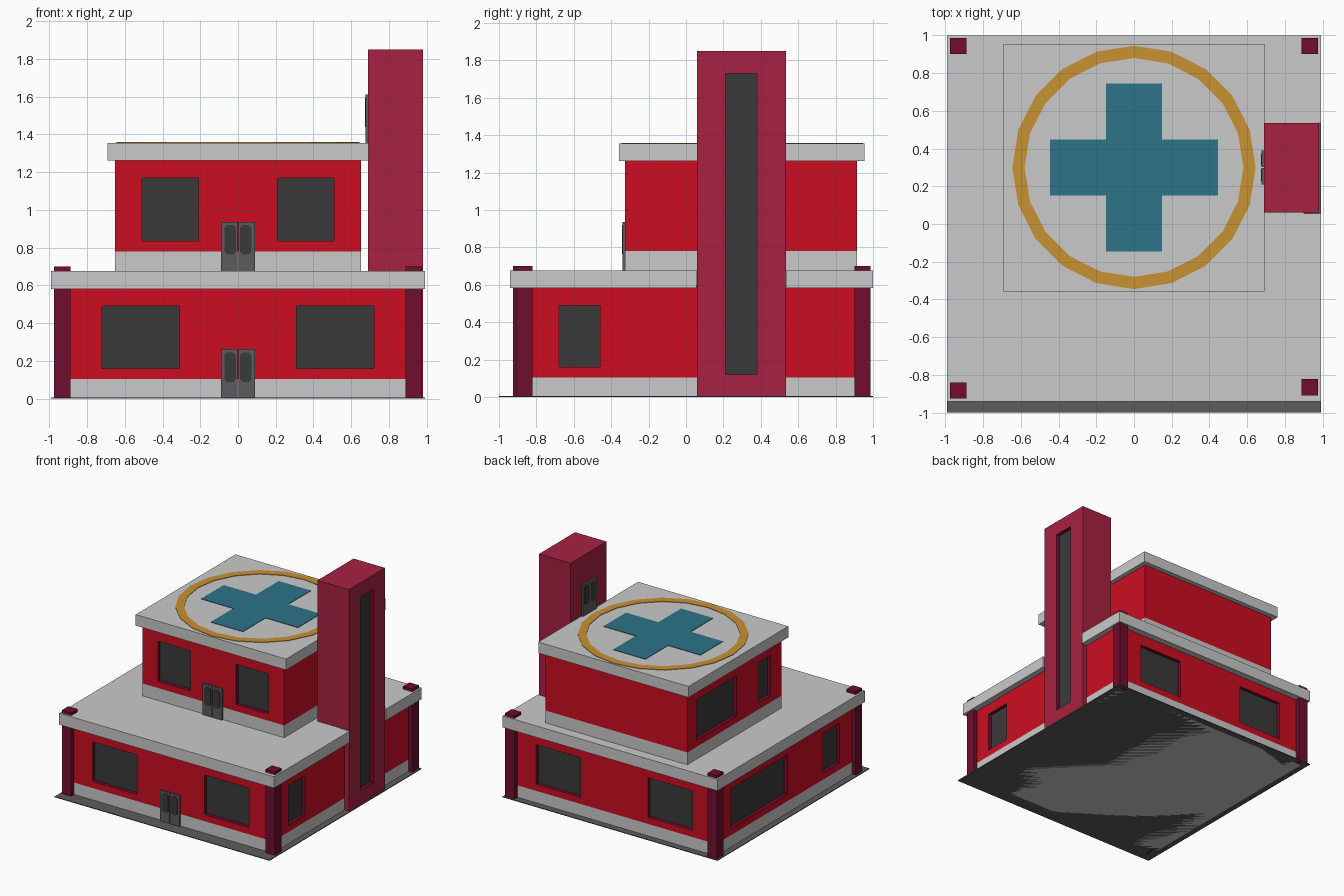
import bpy, bmesh, math
from mathutils import Vector

if "Cube" in bpy.data.objects:
    bpy.data.objects.remove(bpy.data.objects["Cube"])


def material(name, hex_code):
    srgb = [int(hex_code[i:i + 2], 16) / 255 for i in (0, 2, 4)]
    lin = [c / 12.92 if c <= 0.04045 else ((c + 0.055) / 1.055) ** 2.4 for c in srgb]
    m = bpy.data.materials.new(name)
    m.diffuse_color = (*lin, 1)
    m.use_nodes = True
    m.node_tree.nodes["Principled BSDF"].inputs["Base Color"].default_value = m.diffuse_color
    return m


RED = material("wall red", "CC0D22")
CRIMSON = material("tower crimson", "A72141")
MAROON = material("post maroon", "700D2D")
CONCRETE = material("pale concrete", "CACACA")
GLASS = material("dark glass", "3A3A3A")
STEEL = material("door grey", "5C5C5C")
BLUE = material("marking blue", "2D7489")
ORANGE = material("marking orange", "C99232")


def finish(name, bm, mats):
    bmesh.ops.recalc_face_normals(bm, faces=bm.faces)
    me = bpy.data.meshes.new(name)
    bm.to_mesh(me)
    bm.free()
    for m in mats:
        me.materials.append(m)
    ob = bpy.data.objects.new(name, me)
    bpy.context.collection.objects.link(ob)
    return ob


def prism(name, outline, z0, z1, mat):
    """Extrude a flat outline from z0 up to z1."""
    bm = bmesh.new()
    f = bm.faces.new([bm.verts.new((x, y, z0)) for x, y in outline])
    top = bmesh.ops.extrude_face_region(bm, geom=[f], use_keep_orig=True)["geom"]
    bmesh.ops.translate(bm, vec=(0, 0, z1 - z0),
                        verts=[v for v in top if isinstance(v, bmesh.types.BMVert)])
    return finish(name, bm, [mat])


def box(name, x0, x1, y0, y1, z0, z1, mat):
    return prism(name, [(x0, y0), (x1, y0), (x1, y1), (x0, y1)], z0, z1, mat)


def block(name, x0, x1, y0, y1, zs, win_row, windows, mats, depth=0.03, plinth=False):
    """Hollow block with recessed windows, all lying in the row of heights win_row.
    mats: wall, plinth, reveal, glass. windows: side -> list of (start, end)."""
    bm = bmesh.new()
    sides = {
        "front": (x0, x1, lambda u, z, d: (u, y0 + d, z)),
        "back": (x0, x1, lambda u, z, d: (u, y1 - d, z)),
        "left": (y0, y1, lambda u, z, d: (x0 + d, u, z)),
        "right": (y0, y1, lambda u, z, d: (x1 - d, u, z)),
    }

    def face(points, index):
        bm.faces.new([bm.verts.new(p) for p in points]).material_index = index

    for side, (a, b, at) in sides.items():
        wins = windows.get(side, [])
        us = sorted({a, b, *[u for w in wins for u in w]})
        for row in range(len(zs) - 1):
            for u0, u1 in zip(us, us[1:]):
                c = [(u0, zs[row]), (u1, zs[row]), (u1, zs[row + 1]), (u0, zs[row + 1])]
                if row == win_row and (u0, u1) in wins:
                    face([at(*p, depth) for p in c], 3)
                    for p, q in zip(c, c[1:] + c[:1]):
                        face([at(*p, 0), at(*q, 0), at(*q, depth), at(*p, depth)], 2)
                else:
                    face([at(*p, 0) for p in c], 1 if plinth and row == 0 else 0)
    bmesh.ops.remove_doubles(bm, verts=bm.verts, dist=1e-5)
    bmesh.ops.holes_fill(bm, edges=[e for e in bm.edges if e.is_boundary])
    return finish(name, bm, mats)


def door(name, origin, angle):
    """Double door facing -y before turning, with a chamfered pane in each leaf."""
    parts = []
    for s in (-1, 1):
        a, b = sorted((s * 0.002, s * 0.09))
        parts.append(box(name + "_leaf", a, b, -0.015, 0.01, 0, 0.26, STEEL))
        w, h, k = 0.03, 0.078, 0.014
        pts = [(-w + k, -h), (w - k, -h), (w, -h + k), (w, h - k),
               (w - k, h), (-w + k, h), (-w, h - k), (-w, -h + k)]
        pane = prism(name + "_pane", [(s * 0.041 + x, 0.165 + z) for x, z in pts],
                     0.012, 0.018, GLASS)
        for v in pane.data.vertices:      # stand the pane upright
            x, y, z = v.co
            v.co = (x, -z, y)
        pane.data.flip_normals()
        bm = bmesh.new()
        bm.from_mesh(pane.data)
        bmesh.ops.recalc_face_normals(bm, faces=bm.faces)
        bm.to_mesh(pane.data)
        bm.free()
        parts.append(pane)
    for p in parts:
        p.location = origin
        p.rotation_euler.z = angle


# Ground plate
box("ground_plate", -0.99, 0.99, -1, 1, 0, 0.006, STEEL)

# Lower storey, with a roof notched around the tower
wall_mats = [RED, CONCRETE, MAROON, GLASS]
pair = [(-0.72, -0.31), (0.31, 0.72)]
block("lower_storey", -0.94, 0.94, -0.885, 0.945, [0, 0.105, 0.16, 0.49, 0.6], 2,
      {"front": pair, "back": pair, "right": [(-0.68, -0.46)],
       "left": [(-0.68, -0.46), (0.01, 0.755)]}, wall_mats, plinth=True)
prism("lower_roof", [(-0.99, -0.94), (0.99, -0.94), (0.99, 0.055), (0.9, 0.055),
                     (0.9, 0.535), (0.99, 0.535), (0.99, 1), (-0.99, 1)],
      0.582, 0.677, CONCRETE)

# Corner posts
for name, x, y in (("front_left", -0.932, -0.882), ("front_right", 0.932, -0.865),
                   ("back_left", -0.932, 0.943), ("back_right", 0.932, 0.943)):
    box(name + "_post", x - 0.043, x + 0.043, y - 0.043, y + 0.043, 0, 0.7, MAROON)

# Upper storey
block("upper_storey", -0.653, 0.653, -0.325, 0.915, [0.67, 0.78, 0.835, 1.17, 1.28], 2,
      {"front": [(-0.51, -0.21), (0.21, 0.51)],
       "left": [(-0.18, -0.02), (0.27, 0.79)]}, wall_mats, plinth=True)
box("upper_roof", -0.692, 0.692, -0.357, 0.955, 1.263, 1.355, CONCRETE)

# Lift tower with one tall window
block("lift_tower", 0.69, 0.98, 0.06, 0.535, [0, 0.12, 1.73, 1.85], 1,
      {"right": [(0.21, 0.38)]}, [CRIMSON, CRIMSON, MAROON, GLASS])

# Doors: ground floor, terrace, and lift exit to the landing pad
door("entrance_door", (0, -0.885, 0.002), 0)
door("terrace_door", (0, -0.325, 0.677), 0)
door("lift_door", (0.69, 0.3, 1.352), -math.pi / 2)

# Landing pad markings: cross plate and ring plate
cx, a, b = 0.3, 0.148, 0.446
cross = [(a, -b), (a, -a), (b, -a), (b, a), (a, a), (a, b),
         (-a, b), (-a, a), (-b, a), (-b, -a), (-a, -a), (-a, -b)]
prism("pad_cross", [(x, y + cx) for x, y in cross], 1.352, 1.359, BLUE)

bm = bmesh.new()
n = 20
loops = []
for r, z in ((0.645, 1.352), (0.645, 1.359), (0.58, 1.359), (0.58, 1.352)):
    loops.append([bm.verts.new((r * math.cos(math.tau * i / n),
                                cx + r * math.sin(math.tau * i / n), z)) for i in range(n)])
for p, q in zip(loops, loops[1:] + loops[:1]):
    for i in range(n):
        j = (i + 1) % n
        bm.faces.new((p[i], p[j], q[j], q[i]))
finish("pad_ring", bm, [ORANGE])
